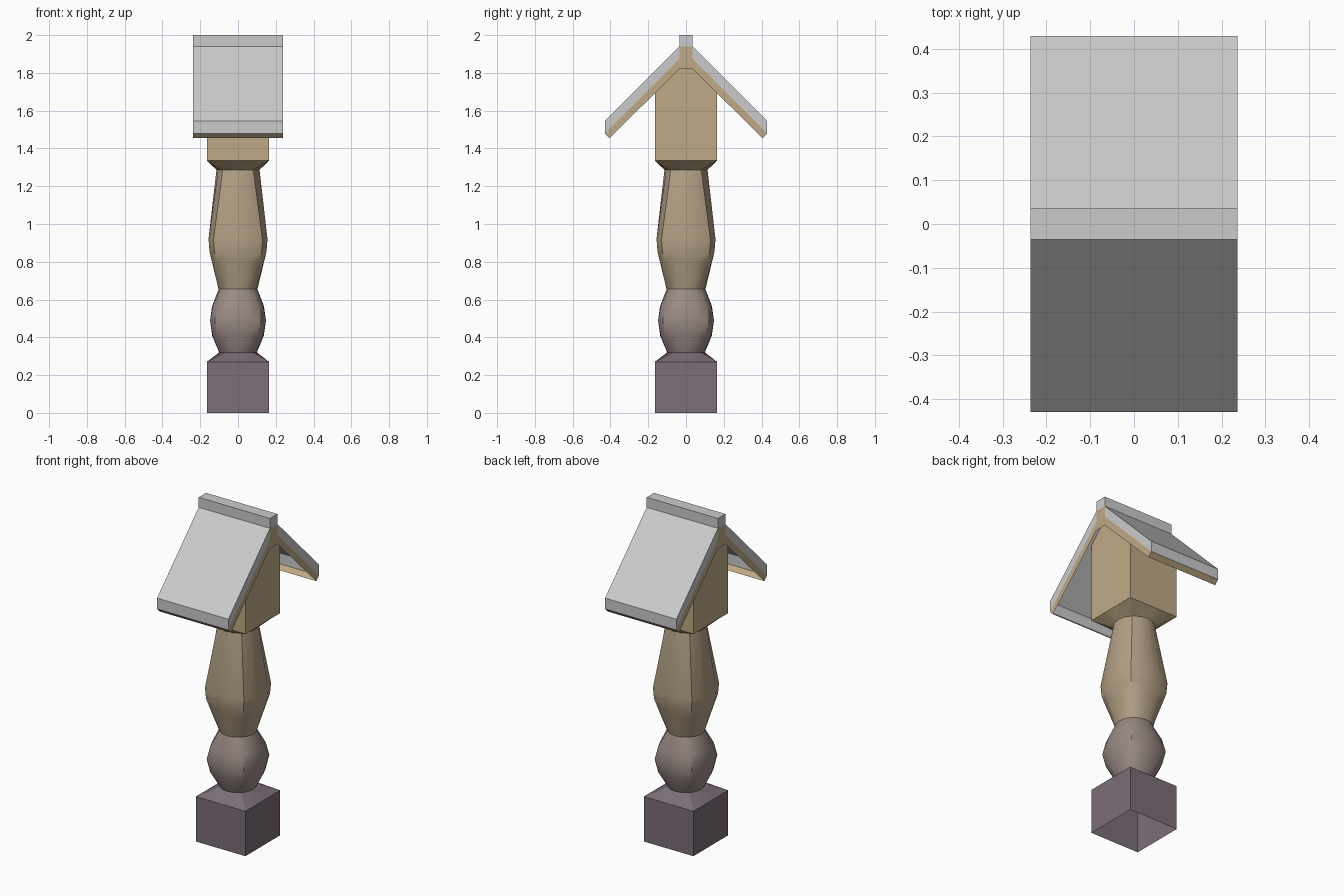
import bpy, bmesh, math

if "Cube" in bpy.data.objects:
    bpy.data.objects.remove(bpy.data.objects["Cube"])

SIDES = 16
HALF = 0.165       # half width of the square blocks
ROOF_X = 0.237     # half length of the roof


def material(name, rgb):
    m = bpy.data.materials.new(name)
    m.diffuse_color = (*rgb, 1)
    m.use_nodes = True
    m.node_tree.nodes["Principled BSDF"].inputs["Base Color"].default_value = m.diffuse_color
    return m


def finish(name, bm, mat=None, smooth=True):
    bmesh.ops.remove_doubles(bm, verts=bm.verts, dist=0.0005)
    bmesh.ops.recalc_face_normals(bm, faces=bm.faces)
    me = bpy.data.meshes.new(name)
    bm.to_mesh(me)
    bm.free()
    ob = bpy.data.objects.new(name, me)
    bpy.context.collection.objects.link(ob)
    if mat:
        me.materials.append(mat)
    if smooth:
        bpy.ops.object.select_all(action='DESELECT')
        ob.select_set(True)
        bpy.context.view_layer.objects.active = ob
        bpy.ops.object.shade_smooth_by_angle(angle=math.radians(32))
    return ob


def rounded(r, z, bulge=0.0):
    """Ring of radius r, pushed out on the diagonals by bulge."""
    pts = []
    for i in range(SIDES):
        a = 2 * math.pi * i / SIDES
        k = r * (1 + bulge * math.sin(2 * a) ** 2)
        pts.append((k * math.cos(a), k * math.sin(a), z))
    return pts


def square(h, z_of_y):
    """Square ring whose height may depend on y."""
    pts = []
    for i in range(SIDES):
        a = 2 * math.pi * i / SIDES
        k = h / max(abs(math.cos(a)), abs(math.sin(a)))
        y = k * math.sin(a)
        pts.append((k * math.cos(a), y, z_of_y(y)))
    return pts


def loft(name, rings, mat):
    bm = bmesh.new()
    loops = [[bm.verts.new(p) for p in ring] for ring in rings]
    for lo, hi in zip(loops, loops[1:]):
        for i in range(SIDES):
            j = (i + 1) % SIDES
            bm.faces.new((lo[i], lo[j], hi[j], hi[i]))
    return finish(name, bm, mat)


def roof_part(name, strips, ends, mat=None):
    """Strips run the length of the roof; end outlines close both gables."""
    bm = bmesh.new()

    def face(pts):
        bm.faces.new([bm.verts.new(p) for p in pts])

    for line in strips:
        for (y0, z0), (y1, z1) in zip(line, line[1:]):
            face([(-ROOF_X, y0, z0), (ROOF_X, y0, z0),
                  (ROOF_X, y1, z1), (-ROOF_X, y1, z1)])
    for outline in ends:
        for x in (-ROOF_X, ROOF_X):
            face([(x, y, z) for y, z in outline])
    return finish(name, bm, mat, smooth=False)


def flip(pts):
    return [(-y, z) for y, z in pts[::-1]]


purple = material("purple_wood", (0.20, 0.155, 0.19))
mauve = material("mauve_wood", (0.32, 0.255, 0.235))
tan = material("tan_wood", (0.45, 0.355, 0.235))
light_tan = material("light_tan_wood", (0.52, 0.40, 0.236))

# Square foot, open underneath, tapering to the round neck
loft("base_block", [square(HALF, lambda y: 0.0), square(HALF, lambda y: 0.27),
                    rounded(0.10, 0.32)], purple)

# Turned ball and vase of the post
loft("lower_ball", [rounded(*p) for p in (
    (0.10, 0.32, 0), (0.137, 0.41, 0.12), (0.147, 0.49, 0.18),
    (0.137, 0.565, 0.12), (0.103, 0.655, 0))], mauve)
loft("upper_vase", [rounded(*p) for p in (
    (0.103, 0.655, 0), (0.138, 0.80, 0.14), (0.150, 0.855, 0.18),
    (0.155, 0.92, 0.18), (0.114, 1.287, 0))], tan)

# Head block with collar, running up into the hollow roof
loft("head_block", [rounded(0.114, 1.287), square(HALF, lambda y: 1.335),
                    square(HALF, lambda y: min(1.93, 1.97 - abs(y)))], light_tan)

# Grey roof covering with ridge cap
slab = [(0.43, 1.48), (0.43, 1.545), (0.035, 1.94)]
cap = [(0.035, 1.94), (0.035, 2.0), (-0.035, 2.0), (-0.035, 1.94)]
slab_end = slab + [(0.035, 1.875)]
roof_part("roof_covering", [slab, cap, flip(slab)],
          [slab_end, cap, flip(slab_end)])

# Wooden gable trim and lower eave edges
eave = [(0.405, 1.455), (0.43, 1.48)]
trim = [(0.035, 1.82)] + eave + [(0.035, 1.875), (0.035, 1.94)]
roof_part("roof_trim", [eave, flip(eave)], [trim + flip(trim)], light_tan)
